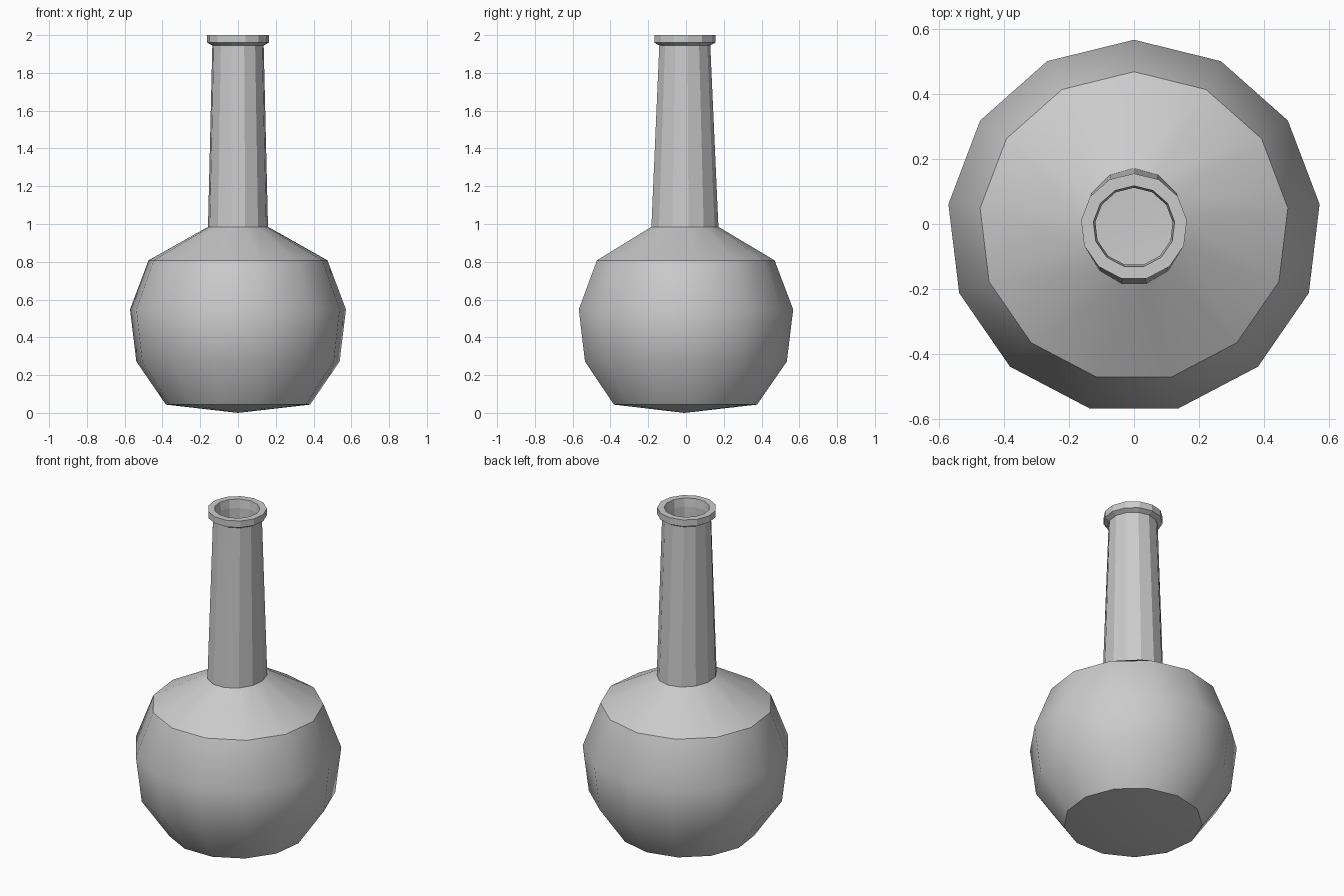
import bpy, bmesh, math

if "Cube" in bpy.data.objects:
    bpy.data.objects.remove(bpy.data.objects["Cube"])

SIDES = 13
Y0 = -0.0084  # centres the odd-sided outline on y = 0


def lathe(name, profile, tip=None):
    """Join 13-sided rings (rx, ry, z), optionally closed by a tip point at the start."""
    bm = bmesh.new()
    rings = []
    for rx, ry, z in profile:
        angles = [2 * math.pi * i / SIDES + math.pi / 2 for i in range(SIDES)]
        rings.append([bm.verts.new((rx * math.cos(a), ry * math.sin(a) + Y0, z))
                      for a in angles])
    for low, high in zip(rings, rings[1:]):
        for i in range(SIDES):
            j = (i + 1) % SIDES
            bm.faces.new((low[i], low[j], high[j], high[i]))
    if tip is not None:
        point = bm.verts.new((0, Y0, tip))
        for i in range(SIDES):
            bm.faces.new((point, rings[0][(i + 1) % SIDES], rings[0][i]))
    mesh = bpy.data.meshes.new(name)
    bm.to_mesh(mesh)
    bm.free()
    obj = bpy.data.objects.new(name, mesh)
    bpy.context.collection.objects.link(obj)
    return obj


# Round flask body: smooth, faceted outline, slightly pointed base
R, ZC = 0.58, 0.478
step = 2 * math.pi / SIDES
profile = [(R * math.sin(k * step), R * math.sin(k * step), ZC + R * math.cos(k * step))
           for k in (5, 4, 3, 2)]
body = lathe("flask_body", profile + [(0.16, 0.18, 0.985)], tip=0.0)
bpy.context.view_layer.objects.active = body
body.select_set(True)
bpy.ops.object.shade_smooth_by_angle(angle=math.radians(35))

# Tapered neck with flared lip and hollow inside, flat faces
lathe("flask_neck", [
    (0.16, 0.18, 0.985),
    (0.137, 0.137, 1.945),
    (0.164, 0.164, 1.96),
    (0.164, 0.164, 2.0),
    (0.126, 0.126, 2.0),
    (0.120, 0.120, 1.95),
    (0.125, 0.135, 0.985),
])
